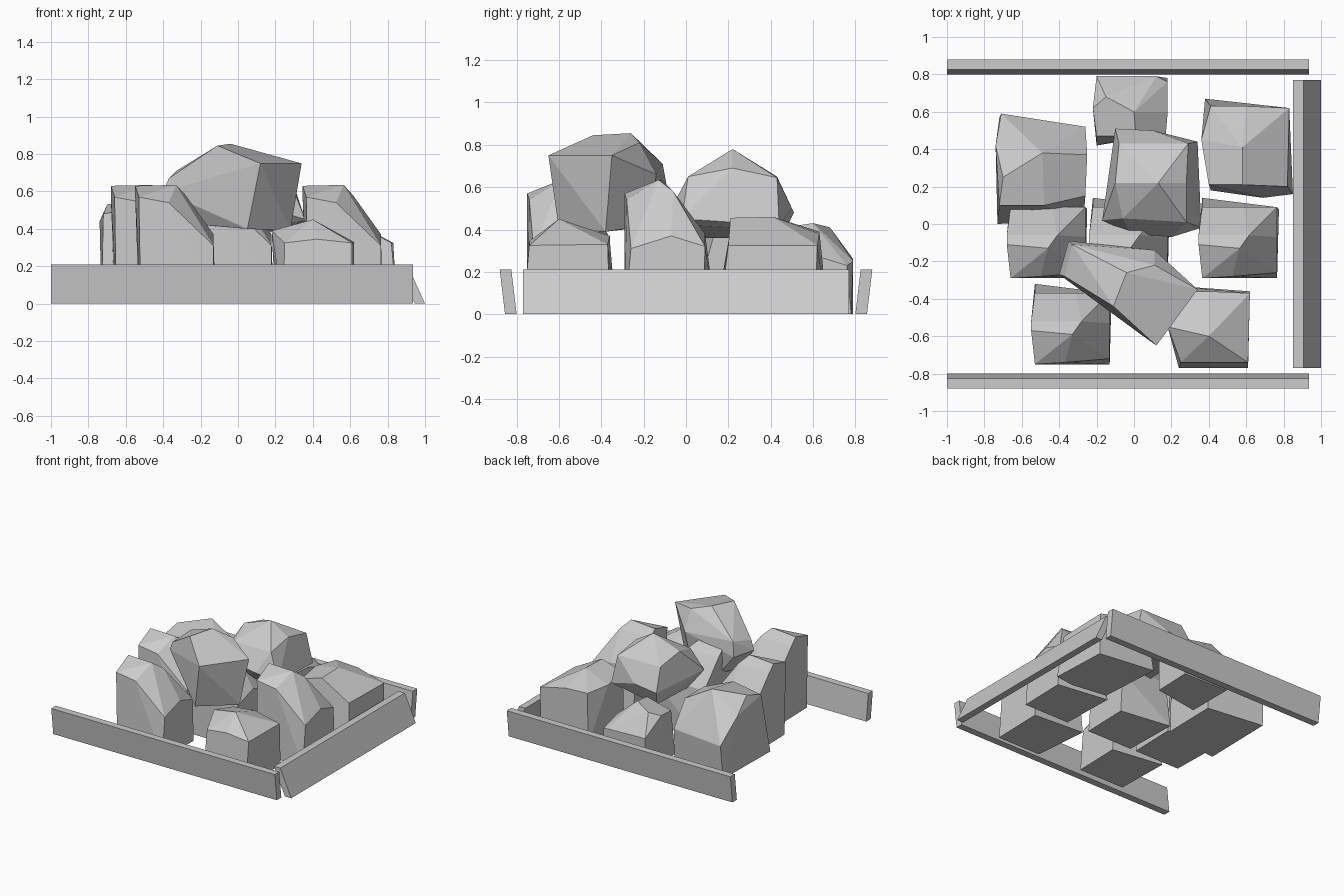
import bpy, bmesh, math
from mathutils import Vector


def finish(name, bm):
    bmesh.ops.recalc_face_normals(bm, faces=bm.faces)
    me = bpy.data.meshes.new(name)
    bm.to_mesh(me)
    bm.free()
    ob = bpy.data.objects.new(name, me)
    bpy.context.collection.objects.link(ob)
    return ob


def rock(name, pts, offset=(0, 0, 0)):
    """Faceted boulder: hull of a few corner points, then moved."""
    bm = bmesh.new()
    for p in pts:
        bm.verts.new(Vector(p) + Vector(offset))
    r = bmesh.ops.convex_hull(bm, input=bm.verts)
    junk = {g for g in r["geom_interior"] + r["geom_unused"]
            if isinstance(g, bmesh.types.BMVert) and g.is_valid}
    bmesh.ops.delete(bm, geom=list(junk), context='VERTS')
    bmesh.ops.dissolve_limit(bm, angle_limit=math.radians(9),
                             verts=bm.verts, edges=bm.edges)
    return finish(name, bm)


def plank(name, profile, a, b, along_x):
    """Leaning board: a four-point section swept from a to b."""
    bm = bmesh.new()
    ends = [[bm.verts.new((t, p, z) if along_x else (p, t, z)) for p, z in profile]
            for t in (a, b)]
    for e in ends:
        bm.faces.new(e)
    for i in range(4):
        j = (i + 1) % 4
        bm.faces.new((ends[0][i], ends[0][j], ends[1][j], ends[1][i]))
    return finish(name, bm)


# Border boards, leaning
for name, s in (("front_board", -1), ("back_board", 1)):
    plank(name, [(s * .80, 0), (s * .855, 0), (s * .88, .21), (s * .825, .21)], -1, .935, True)
plank("right_board", [(.945, 0), (1, 0), (.905, .21), (.85, .21)], -.77, .77, False)

# Tall sloping rock, repeated four times
tall = [(-.52, -.75, 0), (-.13, -.75, 0), (-.12, -.38, 0), (-.53, -.32, 0),
        (-.55, -.57, .63), (-.33, -.59, .635), (-.28, -.52, .58),
        (-.53, -.37, .37), (-.31, -.37, .38), (-.55, -.52, .58),
        (-.53, -.75, .57), (-.37, -.74, .54), (-.13, -.72, .31), (-.13, -.53, .37),
        (-.13, -.37, .32)]
for i, o in enumerate([(0, 0, 0), (-.13, .46, 0), (.31, .46, 0), (.895, .46, 0)]):
    rock(f"tall_rock_{i + 1}", tall, o)

# Low rocks at the right, back and front
rock("low_rock_back", [
    (.38, .67, 0), (.83, .61, 0), (.85, .16, 0), (.69, .14, 0), (.41, .18, 0),
    (.83, .62, .325), (.82, .2, .325), (.83, .39, .34), (.41, .63, .39),
    (.36, .45, .40), (.40, .21, .40), (.58, .41, .46), (.58, .21, .455),
    (.60, .63, .38)])
rock("low_rock_front", [
    (.20, -.33, 0), (.62, -.36, 0), (.61, -.77, 0), (.24, -.77, 0),
    (.25, -.74, .325), (.61, -.74, .325), (.62, -.37, .33), (.62, -.53, .34),
    (.42, -.74, .345), (.40, -.60, .45), (.18, -.55, .39), (.21, -.36, .35),
    (.40, -.36, .37)])

# Broad rock at the back left, sloping down to the back
rock("broad_rock", [
    (-.73, 0, 0), (-.27, .03, 0), (-.26, .51, 0), (-.72, .57, 0),
    (-.72, .10, .48), (-.48, .10, .52), (-.26, .15, .44), (-.25, .37, .43),
    (-.26, .52, .25), (-.49, .56, .28), (-.71, .59, .26), (-.74, .42, .44),
    (-.70, .25, .53), (-.49, .38, .57)])

# Small rock at the back
rock("small_rock", [
    (-.2, .42, 0), (.17, .48, 0), (.18, .78, 0), (-.2, .79, 0),
    (-.22, .62, .38), (-.2, .47, .36), (0, .6, .43), (.01, .47, .41),
    (.17, .48, .28), (.18, .6, .28), (.18, .76, .23), (.12, .79, .25),
    (-.2, .79, .26), (-.15, .68, .41)])

# Two boulders resting on top of the pile
rock("upper_rock_front", [
    (.12, -.65, .75), (.34, -.35, .75), (.28, -.38, .39), (.05, -.60, .40),
    (-.04, -.26, .855), (-.11, -.44, .845), (.11, -.22, .81), (-.40, -.27, .60),
    (-.33, -.11, .71), (-.37, -.28, .67), (-.35, -.09, .60), (-.28, -.28, .43),
    (-.2, -.12, .42), (.11, -.14, .66), (.08, -.18, .42)])
rock("upper_rock_back", [
    (.13, .22, .78), (-.08, .43, .65), (.1, .43, .66), (.29, .43, .645),
    (-.1, .51, .48), (.1, .5, .5), (.34, .44, .42), (.28, .22, .69),
    (.28, .01, .65), (.36, -.02, .45), (.2, -.07, .5), (-.02, -.05, .52),
    (-.17, .02, .5), (-.1, .22, .7), (-.06, .03, .64), (-.08, .05, .36),
    (.3, .02, .42), (.3, .4, .40), (-.06, .45, .36)])
